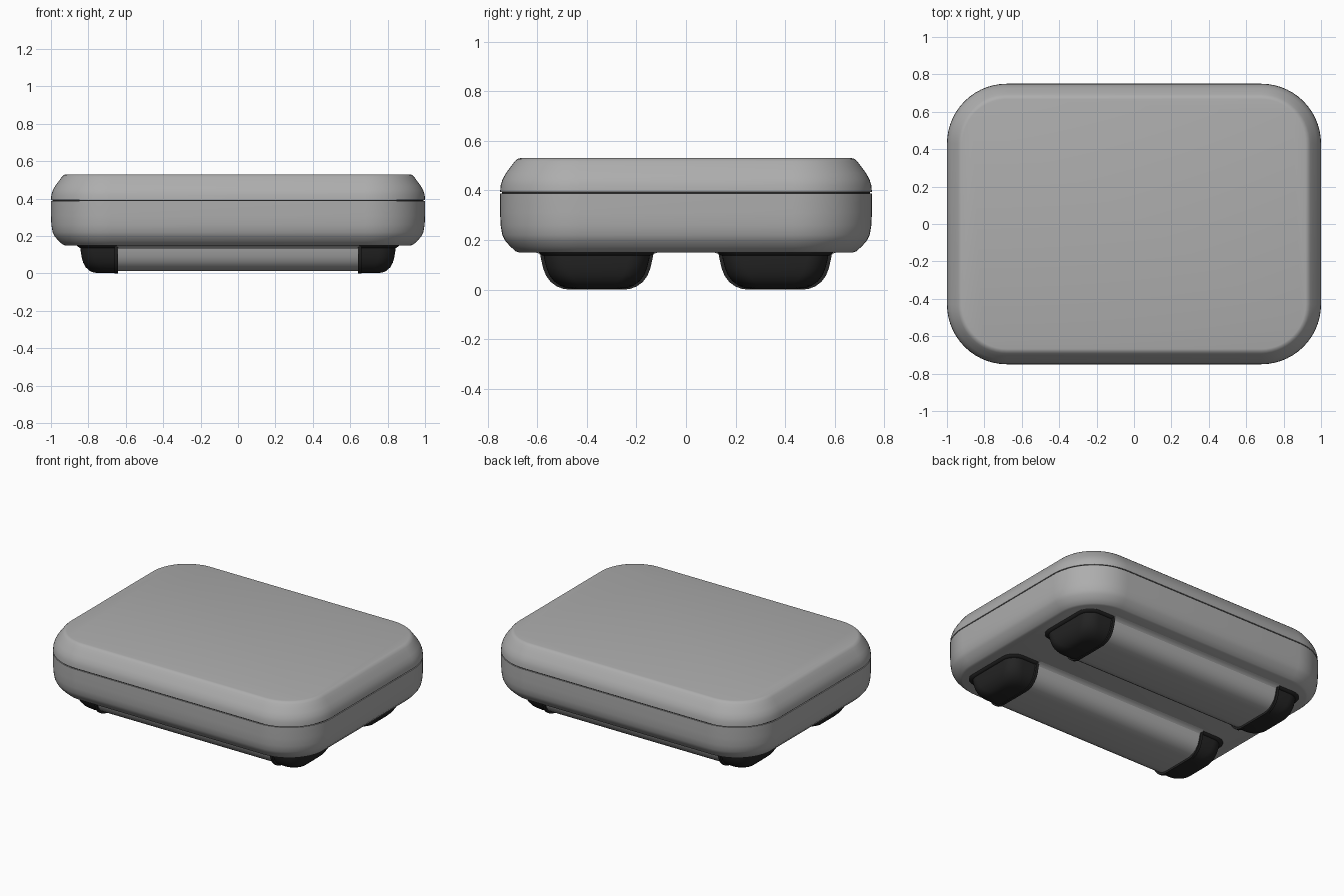
import bpy, bmesh, math

if "Cube" in bpy.data.objects:
    bpy.data.objects.remove(bpy.data.objects["Cube"])


def material(name, c):
    m = bpy.data.materials.new(name)
    m.diffuse_color = (c, c, c, 1)
    m.use_nodes = True
    m.node_tree.nodes["Principled BSDF"].inputs["Base Color"].default_value = m.diffuse_color
    return m


GREY = material("case grey", 0.42)
BLACK = material("rubber black", 0.018)


def loft(name, rings, mat, angle=35):
    """Skin a list of equal-length vertex rings and cap both ends."""
    bm = bmesh.new()
    loops = [[bm.verts.new(p) for p in ring] for ring in rings]
    n = len(loops[0])
    for a, b in zip(loops, loops[1:]):
        for i in range(n):
            j = (i + 1) % n
            bm.faces.new((a[i], a[j], b[j], b[i]))
    bm.faces.new(loops[0][::-1])
    bm.faces.new(loops[-1])
    bmesh.ops.recalc_face_normals(bm, faces=bm.faces)
    me = bpy.data.meshes.new(name)
    bm.to_mesh(me)
    bm.free()
    me.polygons.foreach_set("use_smooth", [True] * len(me.polygons))
    me.set_sharp_from_angle(angle=math.radians(angle))
    me.materials.append(mat)
    ob = bpy.data.objects.new(name, me)
    bpy.context.collection.objects.link(ob)
    return ob


def arc(cx, cy, r, start, steps):
    return [(cx + r * math.cos(math.radians(start + 90 * i / steps)),
             cy + r * math.sin(math.radians(start + 90 * i / steps)))
            for i in range(steps + 1)]


def case_ring(z, inset):
    """Rounded rectangle 2 x 1.5, shrunk by inset."""
    r = 0.32 - inset
    pts = (arc(0.68, 0.43, r, 0, 14) + arc(-0.68, 0.43, r, 90, 14)
           + arc(-0.68, -0.43, r, 180, 14) + arc(0.68, -0.43, r, 270, 14))
    return [(x, y, z) for x, y in pts]


# Case: lower shell and lid, with a fine groove between them
base = [(0.15, 0.075), (0.155, 0.062), (0.175, 0.04), (0.198, 0.02),
        (0.22, 0.009), (0.26, 0.002), (0.31, 0), (0.387, 0)]
lid = [(0.393, 0), (0.42, 0.002), (0.445, 0.01), (0.47, 0.024),
       (0.497, 0.044), (0.516, 0.058), (0.527, 0.07), (0.53, 0.082)]
loft("case_base", [case_ring(*p) for p in base], GREY)
loft("case_lid", [case_ring(*p) for p in lid], GREY)
loft("case_seam", [case_ring(0.38, 0.007), case_ring(0.40, 0.007)], BLACK)

# Half-width of the runner section at each height
SECTION = [(0.0, 0.10), (0.003, 0.122), (0.012, 0.147), (0.03, 0.172),
           (0.055, 0.191), (0.085, 0.203), (0.12, 0.211), (0.152, 0.217)]


def section_ring(x, cy, grow, lift):
    side = [(w + grow, max(z * (0.152 - lift) / 0.152 + lift, 0)) for z, w in SECTION]
    return ([(x, cy + w, z) for w, z in side]
            + [(x, cy - w, z) for w, z in reversed(side)])


def cap_ring(z, w, end, r, s, cy):
    """D-shaped plan: square inner end, rounded outer corners."""
    pts = ([(0.65, -w)] + arc(end - r, -w + r, r, 270, 8)
           + arc(end - r, w - r, r, 0, 8) + [(0.65, w)])
    return [(s * x, cy + y, z) for x, y in pts]


CAP_ENDS = [0.755, 0.775, 0.795, 0.814, 0.828, 0.836, 0.841, 0.844]

for cy, row in ((-0.36, "front"), (0.36, "back")):
    # Grey runner bar with a flared flange where it meets the case
    loft(f"{row}_runner", [section_ring(x, cy, 0.006, 0.013) for x in (-0.65, 0.65)], GREY)
    flange = [(0.128, 0.216), (0.138, 0.224), (0.146, 0.236), (0.152, 0.252)]
    loft(f"{row}_runner_flange",
         [[(x, cy + y, z) for x, y in ((-0.65, -w), (0.65, -w), (0.65, w), (-0.65, w))]
          for z, w in flange], GREY)
    for s, side in ((-1, "left"), (1, "right")):
        # Black rounded end foot
        rings = [cap_ring(z + 0.003 if z < 0.1 else z, w, e, 0.085, s, cy)
                 for (z, w), e in zip(SECTION, CAP_ENDS)]
        loft(f"{row}_{side}_foot", rings, BLACK)
        # Raised lip at the inner end of the foot
        loft(f"{row}_{side}_foot_lip",
             [section_ring(s * x, cy, 0.013, 0) for x in (0.642, 0.66)], BLACK)
        # Thin flange plate around the top of the foot
        loft(f"{row}_{side}_foot_flange",
             [cap_ring(z, w, e, 0.09, s, cy) for z, w, e in
              ((0.137, 0.218, 0.846), (0.143, 0.228, 0.856), (0.152, 0.235, 0.862))], BLACK)
